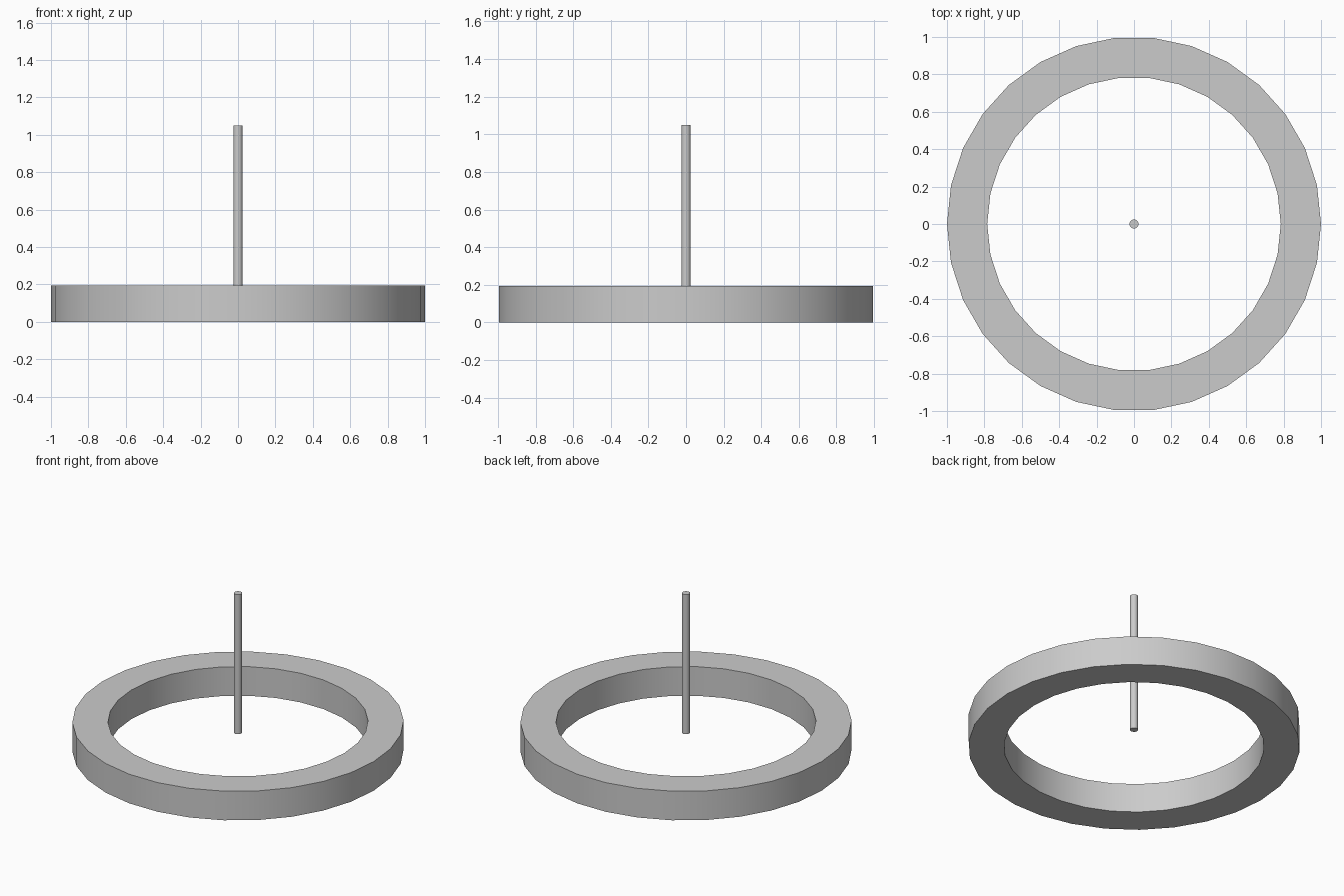
import bpy, bmesh
from math import cos, sin, tau

if "Cube" in bpy.data.objects:
    bpy.data.objects.remove(bpy.data.objects["Cube"])

SIDES = 30
R_OUT, R_IN = 1.0, 0.785
Z_BAND, Z_TOP = 0.12, 0.194


def grey(name, v):
    m = bpy.data.materials.new(name)
    m.diffuse_color = (v, v, v, 1)
    m.use_nodes = True
    m.node_tree.nodes["Principled BSDF"].inputs["Base Color"].default_value = m.diffuse_color
    return m


light = grey("light_grey", 0.8)
dark = grey("mid_grey", 0.6)


def finish(obj):
    bpy.ops.object.select_all(action='DESELECT')
    obj.select_set(True)
    bpy.context.view_layer.objects.active = obj
    bpy.ops.object.shade_smooth_by_angle(angle=0.6)


# Ring: a rectangular profile swept around z, with a loop between the two tones
profile = [(R_OUT, 0), (R_OUT, Z_BAND), (R_OUT, Z_TOP),
           (R_IN, Z_TOP), (R_IN, Z_BAND), (R_IN, 0)]
upper_faces = (1, 2, 3)
bm = bmesh.new()
loops = []
for i in range(SIDES):
    a = tau * i / SIDES
    loops.append([bm.verts.new((r * cos(a), r * sin(a), z)) for r, z in profile])
n = len(profile)
for i in range(SIDES):
    p, q = loops[i], loops[(i + 1) % SIDES]
    for j in range(n):
        k = (j + 1) % n
        face = bm.faces.new((p[j], q[j], q[k], p[k]))
        face.material_index = 1 if j in upper_faces else 0
bmesh.ops.recalc_face_normals(bm, faces=bm.faces)
mesh = bpy.data.meshes.new("ring")
bm.to_mesh(mesh)
bm.free()
ring = bpy.data.objects.new("ring", mesh)
bpy.context.collection.objects.link(ring)
mesh.materials.append(light)
mesh.materials.append(dark)
finish(ring)

# Central rod, floating from the tone line upward
rod_top = 1.05
bpy.ops.mesh.primitive_cylinder_add(vertices=12, radius=0.025,
                                    depth=rod_top - Z_BAND,
                                    location=(0, 0, (rod_top + Z_BAND) / 2))
rod = bpy.context.object
rod.name = "center_rod"
rod.data.materials.append(dark)
finish(rod)
